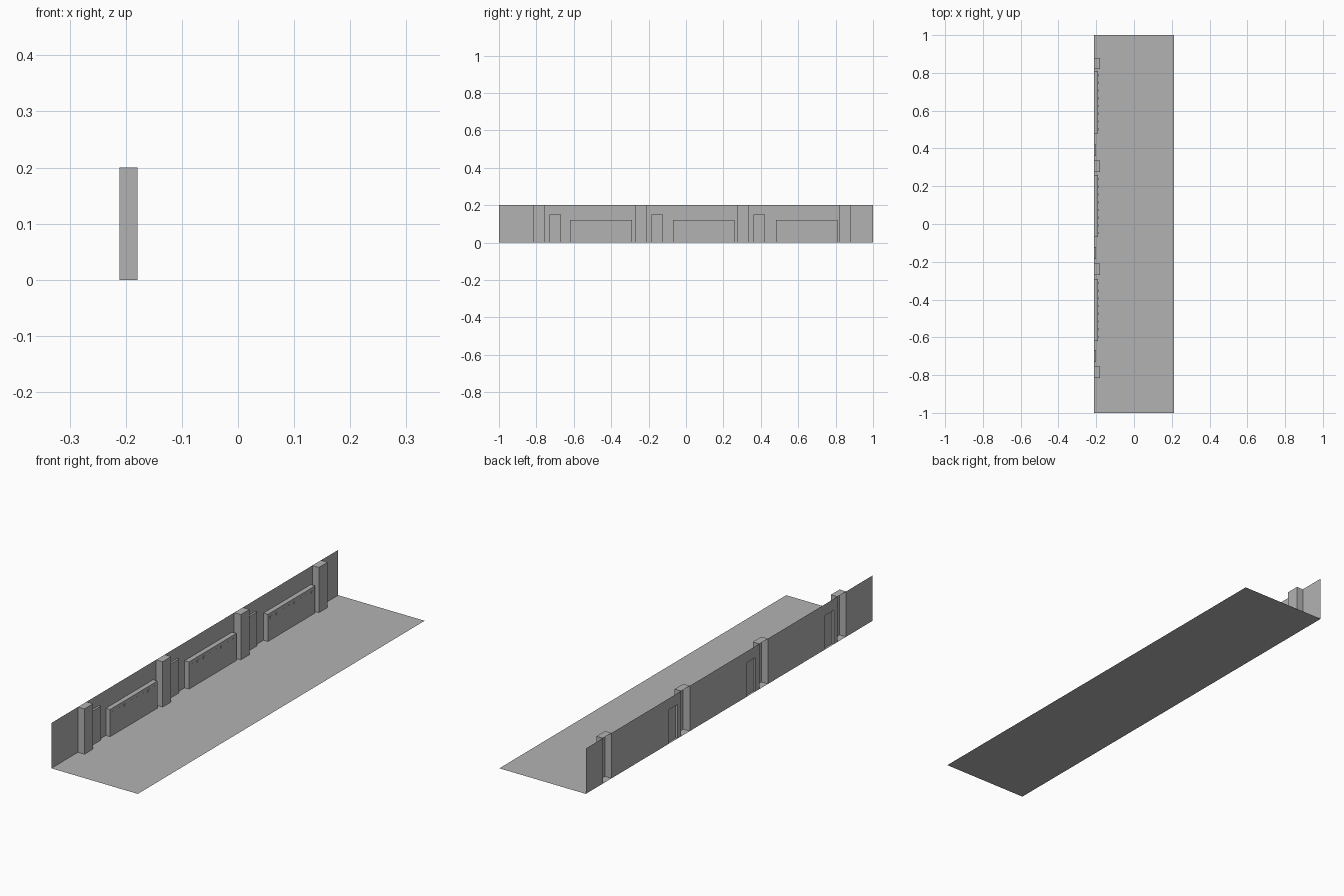
import bpy, bmesh

if "Cube" in bpy.data.objects:
    bpy.data.objects.remove(bpy.data.objects["Cube"])

W, H = 0.211, 0.2                  # half width of floor, wall height
PILLARS = [-0.815, -0.27, 0.275, 0.82]
PILLAR_W, PILLAR_X = 0.06, -0.179
DOORS = [-0.73, -0.185, 0.36]
DOOR_W, DOOR_X, DOOR_H = 0.062, -0.202, 0.15
COUNTERS = [-0.62, -0.07, 0.48]
COUNTER_W, COUNTER_X, COUNTER_H = 0.33, -0.19, 0.12

grey = bpy.data.materials.new("plain_grey")
grey.diffuse_color = (0.45, 0.45, 0.45, 1)
grey.use_nodes = True
grey.node_tree.nodes["Principled BSDF"].inputs["Base Color"].default_value = grey.diffuse_color


def make(name, build):
    bm = bmesh.new()
    build(bm)
    me = bpy.data.meshes.new(name)
    bm.to_mesh(me)
    bm.free()
    me.materials.append(grey)
    ob = bpy.data.objects.new(name, me)
    bpy.context.collection.objects.link(ob)
    return ob


def quad(bm, *pts):
    bm.faces.new([bm.verts.new(p) for p in pts])


def panel(bm, x, y0, y1, z0, z1):
    """Upright face looking towards +x."""
    quad(bm, (x, y0, z0), (x, y1, z0), (x, y1, z1), (x, y0, z1))


def shell(bm, x0, x1, y0, y1, z0, z1, bottom=False):
    """Open-backed box standing out from x0 towards +x."""
    panel(bm, x1, y0, y1, z0, z1)
    quad(bm, (x0, y0, z0), (x1, y0, z0), (x1, y0, z1), (x0, y0, z1))
    quad(bm, (x1, y1, z0), (x0, y1, z0), (x0, y1, z1), (x1, y1, z1))
    quad(bm, (x0, y0, z1), (x1, y0, z1), (x1, y1, z1), (x0, y1, z1))
    if bottom:
        quad(bm, (x0, y1, z0), (x1, y1, z0), (x1, y0, z0), (x0, y0, z0))


# Floor sheet
make("floor", lambda bm: quad(bm, (-W, -1, 0), (W, -1, 0), (W, 1, 0), (-W, 1, 0)))


# Wall sheet, open behind the hollow pillars and doors
def wall(bm):
    gaps = sorted([(y, y + PILLAR_W, H) for y in PILLARS]
                  + [(y, y + DOOR_W, DOOR_H) for y in DOORS])
    start = -1
    for y0, y1, top in gaps:
        panel(bm, -W, start, y0, 0, H)
        if top < H:
            panel(bm, -W, y0, y1, top, H)
        start = y1
    panel(bm, -W, start, 1, 0, H)


make("wall", wall)

# Full-height pillars
for y in PILLARS:
    make("pillar", lambda bm: shell(bm, -W, PILLAR_X, y, y + PILLAR_W, 0, H))

# Shallow doors
for y in DOORS:
    make("door", lambda bm: shell(bm, -W, DOOR_X, y, y + DOOR_W, 0, DOOR_H))

# Long low cabinets, each with a row of small studs near the top
for y in COUNTERS:
    make("cabinet", lambda bm: shell(bm, -W, COUNTER_X, y, y + COUNTER_W, 0, COUNTER_H))

    def studs(bm):
        for i in range(8):
            c = y + 0.022 + i * (COUNTER_W - 0.044) / 7
            shell(bm, COUNTER_X, COUNTER_X + 0.001, c - 0.006, c + 0.006,
                  0.096, 0.106, bottom=True)

    make("cabinet_studs", studs)
